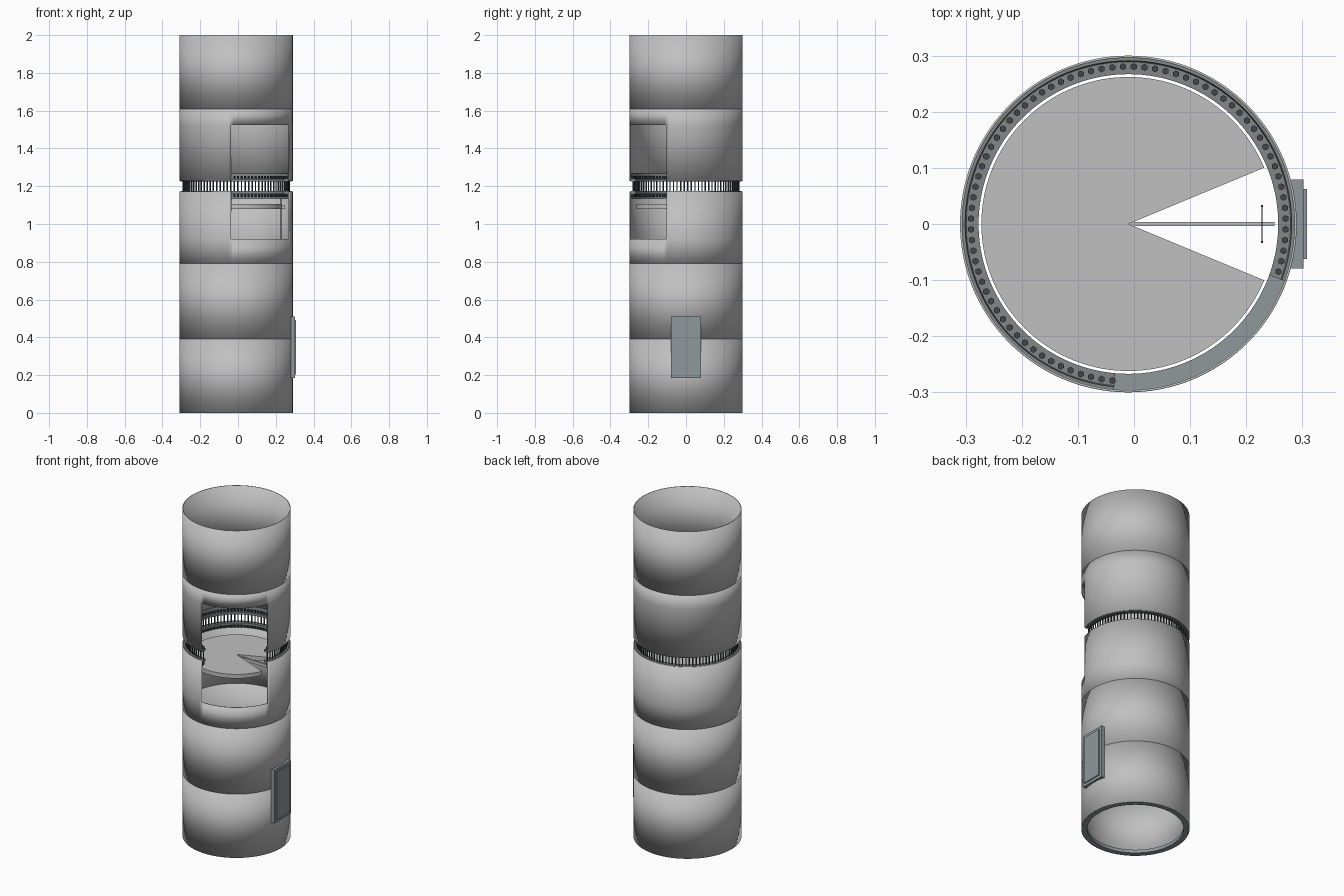
import bpy, bmesh, math
from mathutils import Matrix, Vector

if "Cube" in bpy.data.objects:
    bpy.data.objects.remove(bpy.data.objects["Cube"])

CX = -0.01            # tower axis
R = 0.30              # outer radius
STEP = 2.5            # degrees per segment
WIN_A = (265, 340)    # window angles
WIN_Z = (0.92, 1.525) # window heights


def material(name, color):
    m = bpy.data.materials.new(name)
    m.diffuse_color = (*color, 1)
    m.use_nodes = True
    m.node_tree.nodes["Principled BSDF"].inputs["Base Color"].default_value = m.diffuse_color
    return m


STEEL = material("light grey steel", (0.53, 0.53, 0.535))
BLUE = material("blue grey", (0.28, 0.315, 0.33))
FLANGE = material("flange grey", (0.23, 0.245, 0.25))
DARK = material("dark bolt", (0.055, 0.06, 0.065))


def finish(bm, name, mat, smooth=True):
    bmesh.ops.recalc_face_normals(bm, faces=bm.faces)
    me = bpy.data.meshes.new(name)
    bm.to_mesh(me)
    bm.free()
    me.materials.append(mat)
    ob = bpy.data.objects.new(name, me)
    bpy.context.collection.objects.link(ob)
    if smooth:
        bpy.ops.object.select_all(action='DESELECT')
        ob.select_set(True)
        bpy.context.view_layer.objects.active = ob
        bpy.ops.object.shade_smooth_by_angle(angle=math.radians(35))
    return ob


def polar(r, deg, z):
    a = math.radians(deg)
    return Vector((CX + r * math.cos(a), r * math.sin(a), z))


def revolve(name, profile, mat, start=0, end=360):
    """Sweep a closed (r, z) profile round the axis, capping open ends."""
    bm = bmesh.new()
    n = round((end - start) / STEP)
    full = end - start == 360
    rings = [[bm.verts.new(polar(r, start + i * STEP, z)) for r, z in profile]
             for i in range(n if full else n + 1)]
    for i in range(n):
        a, b = rings[i], rings[(i + 1) % len(rings)]
        for j in range(len(profile)):
            k = (j + 1) % len(profile)
            bm.faces.new((a[j], b[j], b[k], a[k]))
    if not full:
        bm.faces.new(rings[0])
        bm.faces.new(rings[-1])
    return finish(bm, name, mat)


def shell(name, z0, z1):
    """Thin plate can, leaving out the window where it crosses."""
    levels = sorted({z0, z1} | {z for z in WIN_Z if z0 < z < z1})
    bm = bmesh.new()
    n = round(360 / STEP)
    grid = [[bm.verts.new(polar(R, i * STEP, z)) for i in range(n)] for z in levels]
    for k in range(len(levels) - 1):
        zm = (levels[k] + levels[k + 1]) / 2
        for i in range(n):
            am = (i + 0.5) * STEP
            if WIN_Z[0] < zm < WIN_Z[1] and WIN_A[0] < am < WIN_A[1]:
                continue
            j = (i + 1) % n
            bm.faces.new((grid[k][i], grid[k][j], grid[k + 1][j], grid[k + 1][i]))
    bmesh.ops.delete(bm, geom=[v for v in bm.verts if not v.link_faces], context='VERTS')
    ob = finish(bm, name, STEEL)
    sol = ob.modifiers.new("thickness", 'SOLIDIFY')
    sol.thickness = 0.004
    sol.offset = -1
    return ob


def box(name, lo, hi, mat):
    bm = bmesh.new()
    lo, hi = Vector(lo), Vector(hi)
    bmesh.ops.create_cube(bm, size=1, matrix=Matrix.Translation((lo + hi) / 2)
                          @ Matrix.Diagonal((*(hi - lo), 1)))
    return finish(bm, name, mat, False)


def rod(bm, r, z0, z1, x, y, sides):
    bmesh.ops.create_cone(bm, cap_ends=True, segments=sides, radius1=r, radius2=r,
                          depth=z1 - z0, matrix=Matrix.Translation((x, y, (z0 + z1) / 2)))


# Tower shell cans
for i, (z0, z1) in enumerate([(0, 0.39), (0.39, 0.79), (0.79, 1.172),
                              (1.228, 1.61), (1.61, 2.0)]):
    shell(f"shell_section_{i + 1}", z0, z1)

# Bolted flanges, cut open at the window
arc = (WIN_A[1] - 360, WIN_A[0])
RO = R - 0.002
revolve("upper_flange", [(0.267, 1.225), (0.292, 1.225), (RO, 1.230), (RO, 1.268),
                         (0.291, 1.268), (0.289, 1.239), (0.267, 1.239)], FLANGE, *arc)
revolve("lower_flange", [(0.267, 1.174), (0.292, 1.174), (RO, 1.169), (RO, 1.135),
                         (0.291, 1.135), (0.289, 1.160), (0.267, 1.160)], FLANGE, *arc)

# Base flange
revolve("base_flange", [(0.267, 0), (RO, 0), (RO, 0.02), (0.267, 0.02)], BLUE)

# Ring of bolts: shaft, upper head and lower nut
bm = bmesh.new()
for i in range(92):
    a = (i + 0.5) * 360 / 92
    if WIN_A[0] < a < WIN_A[1]:
        continue
    p = polar(0.2805, a, 0)
    rod(bm, 0.0037, 1.16, 1.239, p.x, p.y, 8)
    rod(bm, 0.0062, 1.239, 1.253, p.x, p.y, 6)
    rod(bm, 0.0062, 1.143, 1.160, p.x, p.y, 6)
finish(bm, "flange_bolts", DARK, False)

# Round platform with a wedge opening
bm = bmesh.new()
pts = [polar(0, 0, 1.08)] + [polar(0.262, 22.5 + i * 2.5, 1.08) for i in range(127)]
face = bm.faces.new([bm.verts.new(p) for p in pts])
ext = bmesh.ops.extrude_face_region(bm, geom=[face])
bmesh.ops.translate(bm, vec=(0, 0, 0.025),
                    verts=[g for g in ext["geom"] if isinstance(g, bmesh.types.BMVert)])
finish(bm, "platform", STEEL)

# Beam across the wedge
box("platform_beam", (CX, -0.004, 1.08), (0.25, 0.004, 1.10), STEEL)

# Ladder below the opening
bm = bmesh.new()
for y in (-0.032, 0.032):
    rod(bm, 0.0022, 0.02, 1.135, 0.228, y, 8)
for i in range(28):
    bmesh.ops.create_cone(bm, cap_ends=True, segments=6, radius1=0.0013, radius2=0.0013, depth=0.064,
                          matrix=Matrix.Translation((0.228, 0, 0.05 + i * 0.04))
                          @ Matrix.Rotation(math.pi / 2, 4, 'X'))
finish(bm, "ladder", DARK)

# Entrance door: frame and raised panel
box("door_frame", (0.276, -0.079, 0.185), (0.302, 0.079, 0.51), BLUE)
box("door_panel", (0.300, -0.062, 0.202), (0.308, 0.062, 0.493), BLUE)
